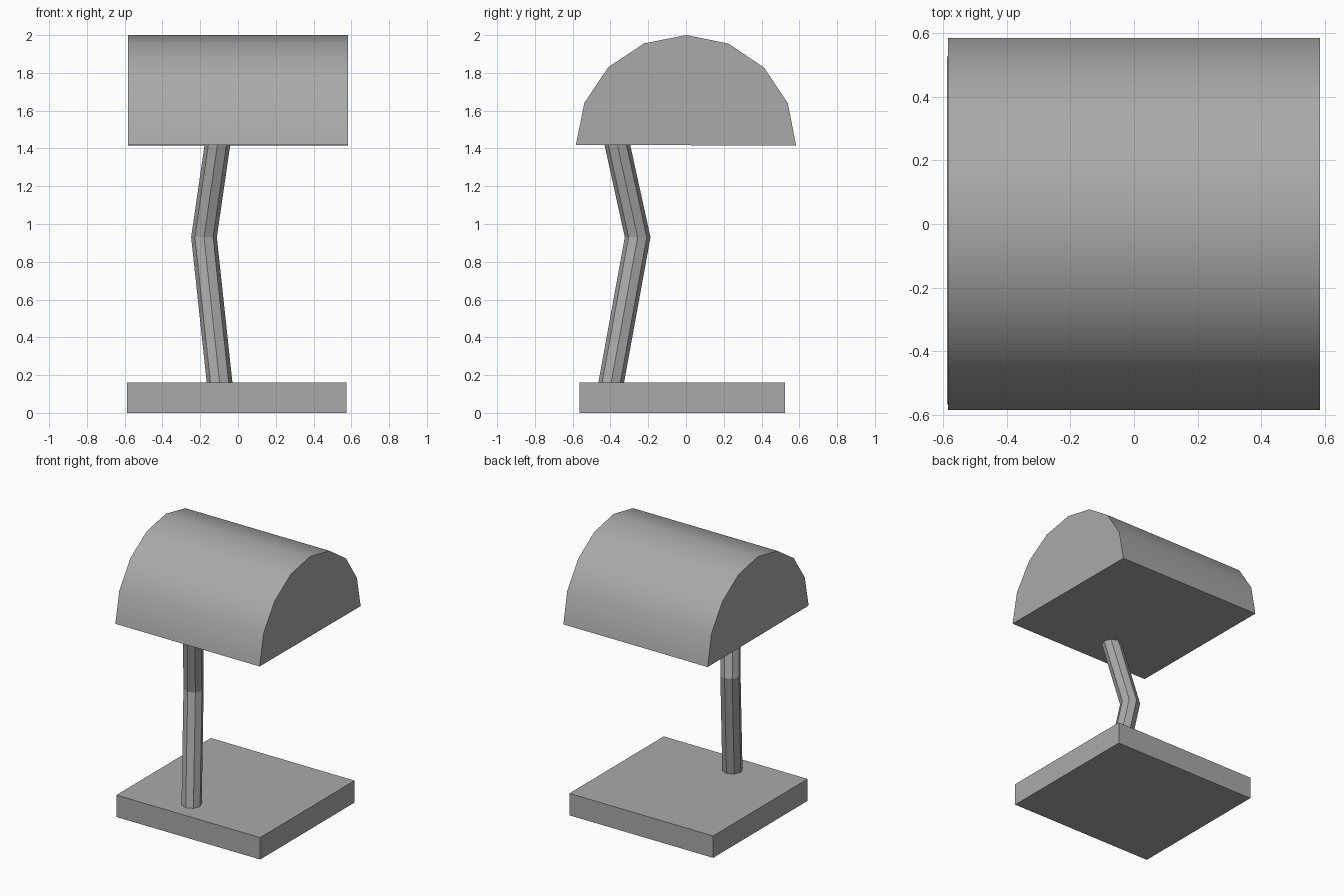
import bpy, bmesh, math
from mathutils import Vector

if "Cube" in bpy.data.objects:
    bpy.data.objects.remove(bpy.data.objects["Cube"], do_unlink=True)

GREY = (0.4, 0.4, 0.4, 1)
grey = bpy.data.materials.new("grey")
grey.use_nodes = True
grey.diffuse_color = GREY
grey.node_tree.nodes["Principled BSDF"].inputs["Base Color"].default_value = GREY


def loft(name, rings):
    """Skin a list of matching point rings and cap both ends."""
    bm = bmesh.new()
    loops = [[bm.verts.new(p) for p in ring] for ring in rings]
    n = len(loops[0])
    for a, b in zip(loops, loops[1:]):
        for i in range(n):
            j = (i + 1) % n
            bm.faces.new((a[i], a[j], b[j], b[i]))
    bm.faces.new(loops[0])
    bm.faces.new(loops[-1])
    bmesh.ops.recalc_face_normals(bm, faces=bm.faces)
    mesh = bpy.data.meshes.new(name)
    bm.to_mesh(mesh)
    bm.free()
    mesh.materials.append(grey)
    obj = bpy.data.objects.new(name, mesh)
    bpy.context.collection.objects.link(obj)
    return obj


# Square base slab
x0, x1, y0, y1 = -0.587, 0.575, -0.565, 0.525
loft("base", [[(x0, y0, z), (x1, y0, z), (x1, y1, z), (x0, y1, z)] for z in (0, 0.16)])

# Bent eight-sided pole, running up into the shade
path = [(-0.097, -0.397, 0.155), (-0.18, -0.256, 0.93), (-0.106, -0.368, 1.44)]
R = 0.068
octagon = [Vector((R * math.cos(k * math.pi / 4), R * math.sin(k * math.pi / 4), 0))
           for k in range(8)]
spine = [Vector(p) for p in path]
# The middle ring lies level, the end rings are cut level with base and shade
loft("pole", [[c + o for o in octagon] for c in spine])

# Half-round shade: a semicircle profile carried across the width
RS = 0.583
arc = [(-RS * math.cos(k * math.pi / 8), RS * math.sin(k * math.pi / 8)) for k in range(9)]
shade = loft("shade", [[(x, y, z) for y, z in arc] for x in (-0.583, 0.583)])
shade.location.z = 1.417
shade.rotation_euler.x = math.radians(-0.2)

# Smooth the curved top, keep its ends and underside crisp
bpy.ops.object.select_all(action='DESELECT')
shade.select_set(True)
bpy.context.view_layer.objects.active = shade
bpy.ops.object.shade_smooth_by_angle(angle=math.radians(40))
